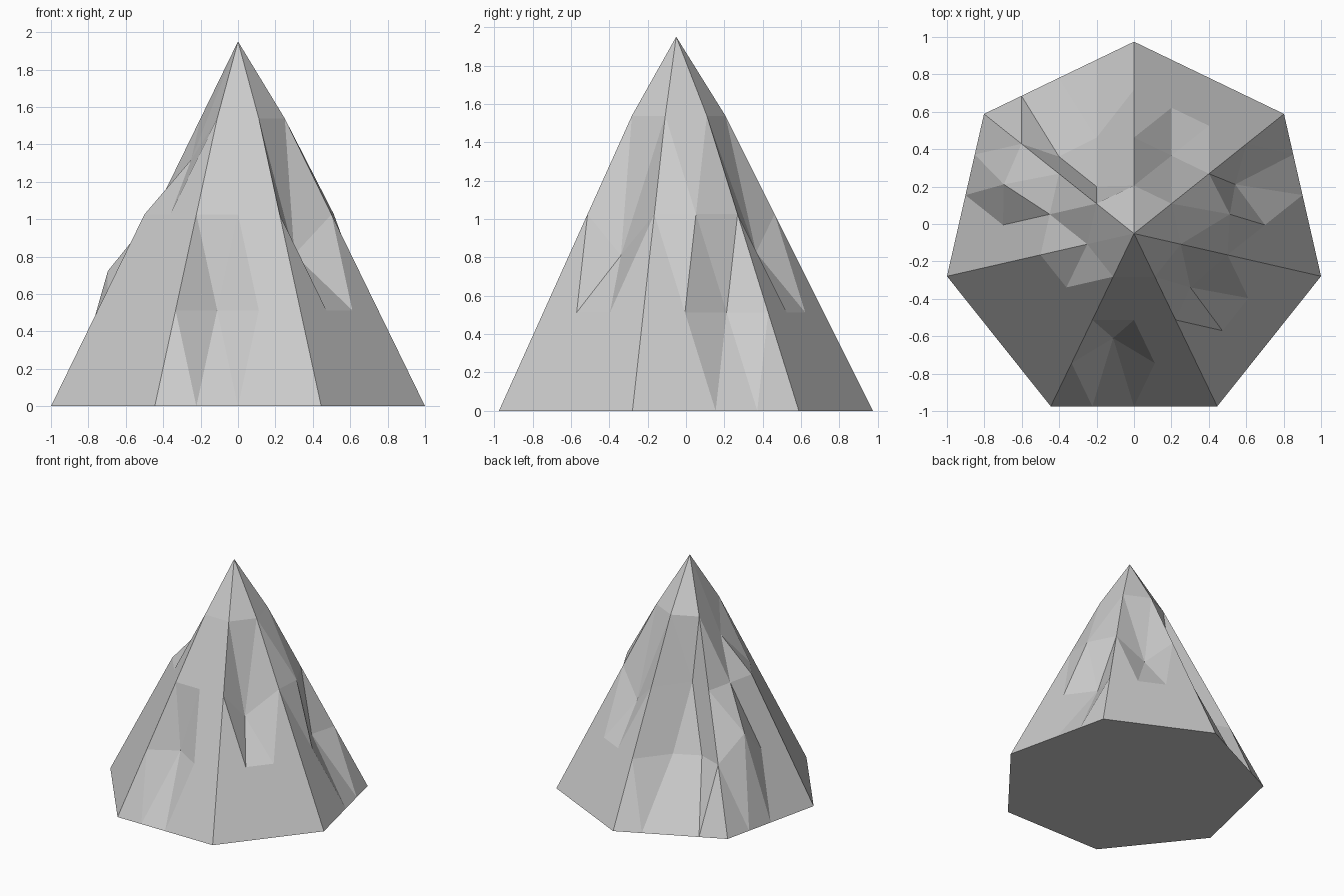
import bpy, bmesh, math
from mathutils import Vector

if "Cube" in bpy.data.objects:
    bpy.data.objects.remove(bpy.data.objects["Cube"])

SIDES, N = 7, 4            # heptagonal peak, each flank split into 4 rows
R, H, CY = 1.0257, 2.051, -0.051
APEX = Vector((0, CY, H))

bm = bmesh.new()
cache = {}


def vert(p):
    """Shared vertex at a grid position."""
    key = tuple(int(round(c * 1000 / 4)) for c in p)
    if key not in cache:
        cache[key] = bm.verts.new(p)
    return cache[key]


# base ring corners, one pointing to the back
corner = [Vector((R * math.sin(2 * math.pi * i / SIDES),
                  CY + R * math.cos(2 * math.pi * i / SIDES), 0)) for i in range(SIDES)]

# flanks: triangular grid on every side
base = []
for s in range(SIDES):
    a, b = corner[s], corner[(s + 1) % SIDES]
    rows = []
    for k in range(N):
        p, q = a.lerp(APEX, k / N), b.lerp(APEX, k / N)
        rows.append([vert(p.lerp(q, j / (N - k))) for j in range(N - k + 1)])
    rows.append([vert(APEX)])
    base += rows[0][:-1]
    for lo, hi in zip(rows, rows[1:]):
        for j in range(len(hi)):
            bm.faces.new((lo[j + 1], lo[j], hi[j]))
            if j + 1 < len(hi):
                bm.faces.new((lo[j + 1], hi[j], hi[j + 1]))
bm.faces.new(base)         # flat underside

# rocky dents and bumps: (grid point, offset)
dents = [
    ((0, -0.05, 2.05), (0, 0, -0.101)),          # blunted tip
    ((-0.11, -0.744, 0.51), (0, 0.134, 0)),      # front
    ((0.36, -0.34, 1.03), (-0.06, 0, -0.215)),   # front right
    ((0.65, 0.21, 0.51), (-0.11, 0, 0)),         # right
    ((0.45, 0.05, 1.03), (0.062, 0, 0)),
    ((0.20, 0.365, 1.03), (0, 0, -0.2)),         # back right
    ((-0.40, 0.526, 0.51), (0, -0.165, 0)),      # back left
    ((-0.20, 0.62, 0.51), (0, -0.16, 0)),
    ((-0.20, 0.365, 1.03), (0, -0.165, 0)),
    ((-0.65, 0.21, 0.51), (-0.045, 0, 0.21)),    # left
    ((-0.25, -0.107, 1.54), (0, 0, -0.22)),      # front left ridge
]
points = [(v, v.co.copy()) for v in bm.verts]
for where, offset in dents:
    v = min(points, key=lambda vp: (vp[1] - Vector(where)).length)[0]
    v.co += Vector(offset)

bmesh.ops.recalc_face_normals(bm, faces=bm.faces)
mesh = bpy.data.meshes.new("rocky_peak")
bm.to_mesh(mesh)
bm.free()
bpy.context.collection.objects.link(bpy.data.objects.new("rocky_peak", mesh))
